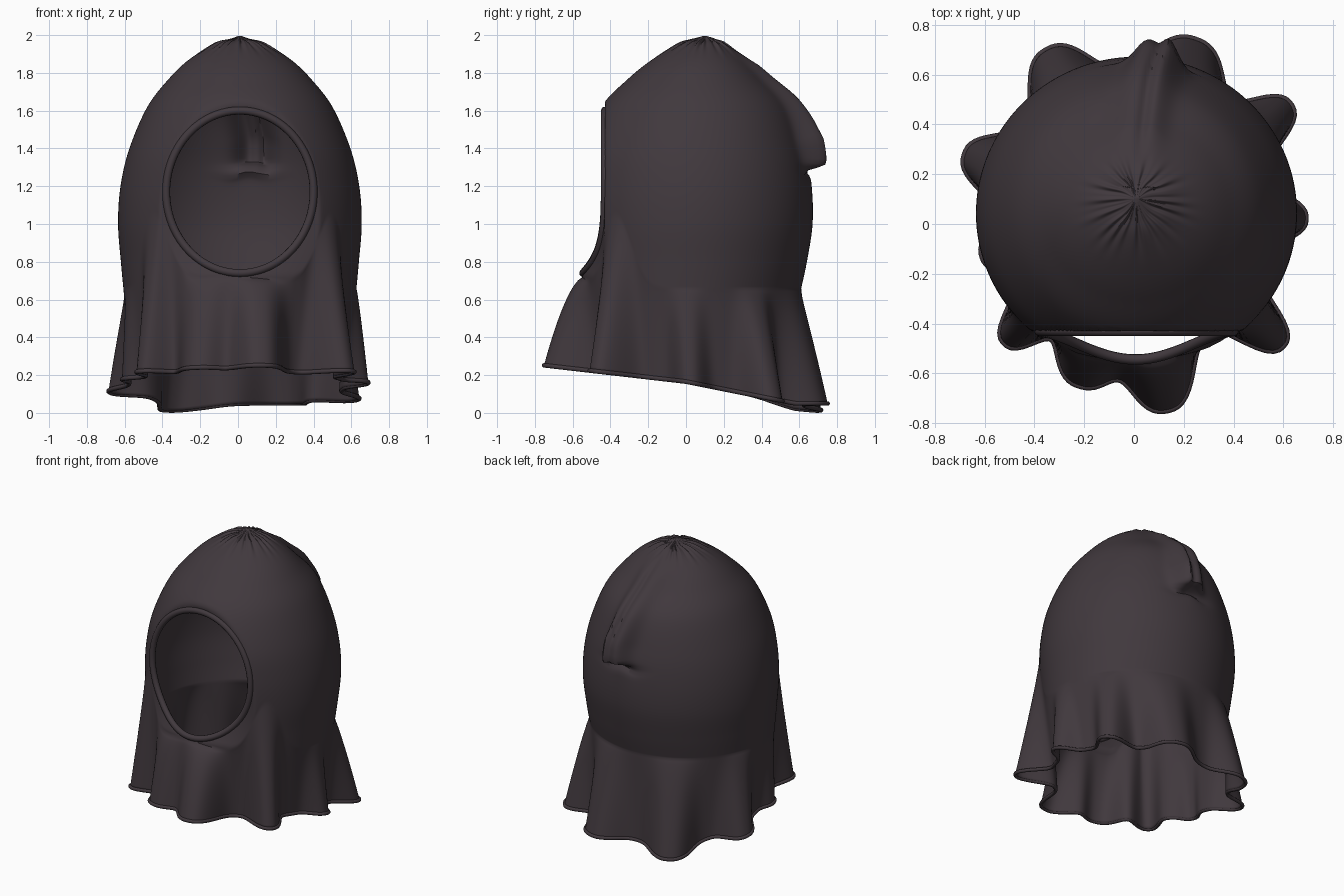
import bpy, bmesh, math
from math import sin, cos, pi, exp, atan2, hypot

if "Cube" in bpy.data.objects:
    bpy.data.objects.remove(bpy.data.objects["Cube"], do_unlink=True)

cloth = bpy.data.materials.new("dark_plum_cloth")
cloth.use_nodes = True
COLOUR = (0.052, 0.040, 0.047, 1)
cloth.diffuse_color = COLOUR
cloth.node_tree.nodes["Principled BSDF"].inputs["Base Color"].default_value = COLOUR
cloth.node_tree.nodes["Principled BSDF"].inputs["Roughness"].default_value = 0.9

# Hood sections from crown to waist: height, front y, back y, half width
SECTIONS = [(1.995, .09, .11, .01), (1.975, .02, .17, .06), (1.95, -.05, .22, .14),
            (1.87, -.18, .315, .27), (1.77, -.305, .415, .375), (1.62, -.45, .55, .49),
            (1.4, -.55, .63, .585), (1.2, -.58, .665, .632), (1.0, -.585, .67, .645),
            (.8, -.57, .64, .63), (.66, -.56, .61, .617)]
# Skirt folds: tip x, tip y, angular width
FOLDS = [(-.22, -.65, .21), (.13, -.75, .21), (.6, -.49, .15), (.69, .02, .14),
         (.63, .48, .16), (.25, .74, .25), (-.35, .7, .22), (-.68, .28, .18),
         (-.52, -.48, .14), (-.61, -.13, .13)]
CY = .05
AROUND, HEAD_ROWS, SKIRT_ROWS = 256, 90, 36
HOLE = (.01, 1.17, .39, .43)     # centre x, centre z, half width, half height


def section(u):
    """Smoothly interpolated hood section."""
    last = len(SECTIONS) - 1
    i = min(int(u), last - 1)
    t = u - i
    a, b, c, d = (SECTIONS[max(0, min(last, i + k))] for k in (-1, 0, 1, 2))
    return [.5 * (2 * q + (r - p) * t + (2 * p - 5 * q + 4 * r - s) * t * t
                  + (3 * q - p - 3 * r + s) * t ** 3) for p, q, r, s in zip(a, b, c, d)]


def bump(v, centre, width):
    return exp(-((v - centre) / width) ** 2)


def turn(a, b):
    return (a - b + pi) % (2 * pi) - pi


def front_limit(x, z):
    """The cloth lies flat across the face and bulges out under the chin."""
    bulge = .12 * max(0, min(1, (1.2 - z) / .47)) ** 2.3
    return -.43 - bulge * max(0, 1 - (x / .45) ** 2)


def head_point(th, u):
    z, front, back, rx = section(u)
    x = .01 + rx * cos(th)
    y = (front + back) / 2 + (back - front) / 2 * sin(th)
    if z < 1.66:
        y = max(y, front_limit(x, z))
    # gathered creases around the crown
    crease = sin(19 * th + 2 * sin(3 * th)) + .5 * sin(31 * th + 1)
    z += .005 * crease * bump(rx, .12, .08) * min(1, rx / .06)
    # folded pouch hanging at the back
    if y > .15:
        ramp = max(0, min(1, (1.92 - z) / .5)) ** 1.3
        tuck = 1 / (1 + exp((1.305 - z) / .012))
        mid = .02 + .08 * ramp
        ridge = .7 * bump(x, mid - .045, .07) + .7 * bump(x, mid + .045, .05) \
            - .4 * bump(x, mid + .005, .022) * (1 - .7 * ramp)
        lift = (.03 + .112 * ramp) * ridge * tuck * min(1, (1.95 - z) / .12)
        y += lift
        z += lift * (.3 - .45 * bump(z, 1.33, .07))
        y -= .03 * bump(z, 1.275, .025) * bump(x, .06, .13)
        z += .012 * sin(26 * x) * bump(z, 1.24, .07) * bump(x, .03, .2)
    return x, y, z


def hem_point(th):
    r = .575
    for fx, fy, w in FOLDS:
        off = abs(turn(th, atan2(fy - CY, fx))) / w
        r += (hypot(fx, fy - CY) - .575) * exp(-off ** 2.6)
    x, y = r * cos(th), CY + r * sin(th)
    z = max(.05, .165 - .2 * y) if y > 0 else .165 - .115 * y
    return x, y, z - .038 * bump(turn(th, 2.07), 0, .3)


def corner(th):
    """Strength of the long folds beside the face opening."""
    return sum(bump(turn(th, a), 0, .24) for a in (-.72, -2.36))


def chin(th):
    return bump(turn(th, -pi / 2), 0, .6)


def waist(th):
    """The skirt starts higher at the chin and beside the face opening."""
    return len(SECTIONS) - 1 - 2.2 * corner(th) - .5 * chin(th)


def skirt_point(th, k):
    a, b = head_point(th, waist(th)), hem_point(th)
    e = k ** (.85 + .3 * corner(th) - .25 * chin(th))
    return a[0] + (b[0] - a[0]) * e, a[1] + (b[1] - a[1]) * e, a[2] + (b[2] - a[2]) * k


def finish(ob):
    ob.data.materials.clear()
    ob.data.materials.append(cloth)
    bpy.ops.object.select_all(action='DESELECT')
    ob.select_set(True)
    bpy.context.view_layer.objects.active = ob
    bpy.ops.object.shade_smooth_by_angle(angle=math.radians(50))


# Hood and skirt as one draped sheet
angles = [2 * pi * i / AROUND for i in range(AROUND)]
bm = bmesh.new()
rows = []
for j in range(HEAD_ROWS + 1):
    rows.append([bm.verts.new(head_point(a, waist(a) * j / HEAD_ROWS)) for a in angles])
for j in range(1, SKIRT_ROWS + 1):
    rows.append([bm.verts.new(skirt_point(a, j / SKIRT_ROWS)) for a in angles])
for top, low in zip(rows, rows[1:]):
    for i in range(AROUND):
        n = (i + 1) % AROUND
        bm.faces.new((top[i], low[i], low[n], top[n]))
bm.faces.new(rows[0])

# Face opening, with its edge drawn onto an oval
hx, hz, ha, hb = HOLE


def oval(v):
    return hypot((v.x - hx) / ha, (v.z - hz) / hb)


inside = [f for f in bm.faces
          if f.calc_center_median().y < -.25 and oval(f.calc_center_median()) < 1]
bmesh.ops.delete(bm, geom=inside, context='FACES')
for v in bm.verts:
    if v.is_boundary and v.co.y < -.25 and v.co.z > .6:
        s = oval(v.co)
        v.co.x = hx + (v.co.x - hx) / s
        v.co.z = hz + (v.co.z - hz) / s
        v.co.y = front_limit(v.co.x, v.co.z)
bmesh.ops.recalc_face_normals(bm, faces=bm.faces)
mesh = bpy.data.meshes.new("draped_hood")
bm.to_mesh(mesh)
bm.free()
hood = bpy.data.objects.new("draped_hood", mesh)
bpy.context.collection.objects.link(hood)
solid = hood.modifiers.new("thickness", 'SOLIDIFY')
solid.thickness = .012
solid.offset = -1
finish(hood)


def piping(name, points, radius):
    """Rolled edge along a closed path."""
    curve = bpy.data.curves.new(name, 'CURVE')
    curve.dimensions = '3D'
    curve.bevel_depth = radius
    curve.bevel_resolution = 3
    line = curve.splines.new('POLY')
    line.points.add(len(points) - 1)
    for p, co in zip(line.points, points):
        p.co = (*co, 1)
    line.use_cyclic_u = True
    ob = bpy.data.objects.new(name, curve)
    bpy.context.collection.objects.link(ob)
    bpy.ops.object.select_all(action='DESELECT')
    ob.select_set(True)
    bpy.context.view_layer.objects.active = ob
    bpy.ops.object.convert(target='MESH')
    finish(bpy.context.object)


rim = []
for a in angles[::2]:
    x, z = hx + ha * cos(a), hz + hb * sin(a)
    rim.append((x, front_limit(x, z), z))
piping("face_opening_rim", rim, .021)
piping("hem_edge", [hem_point(a) for a in angles], .012)
